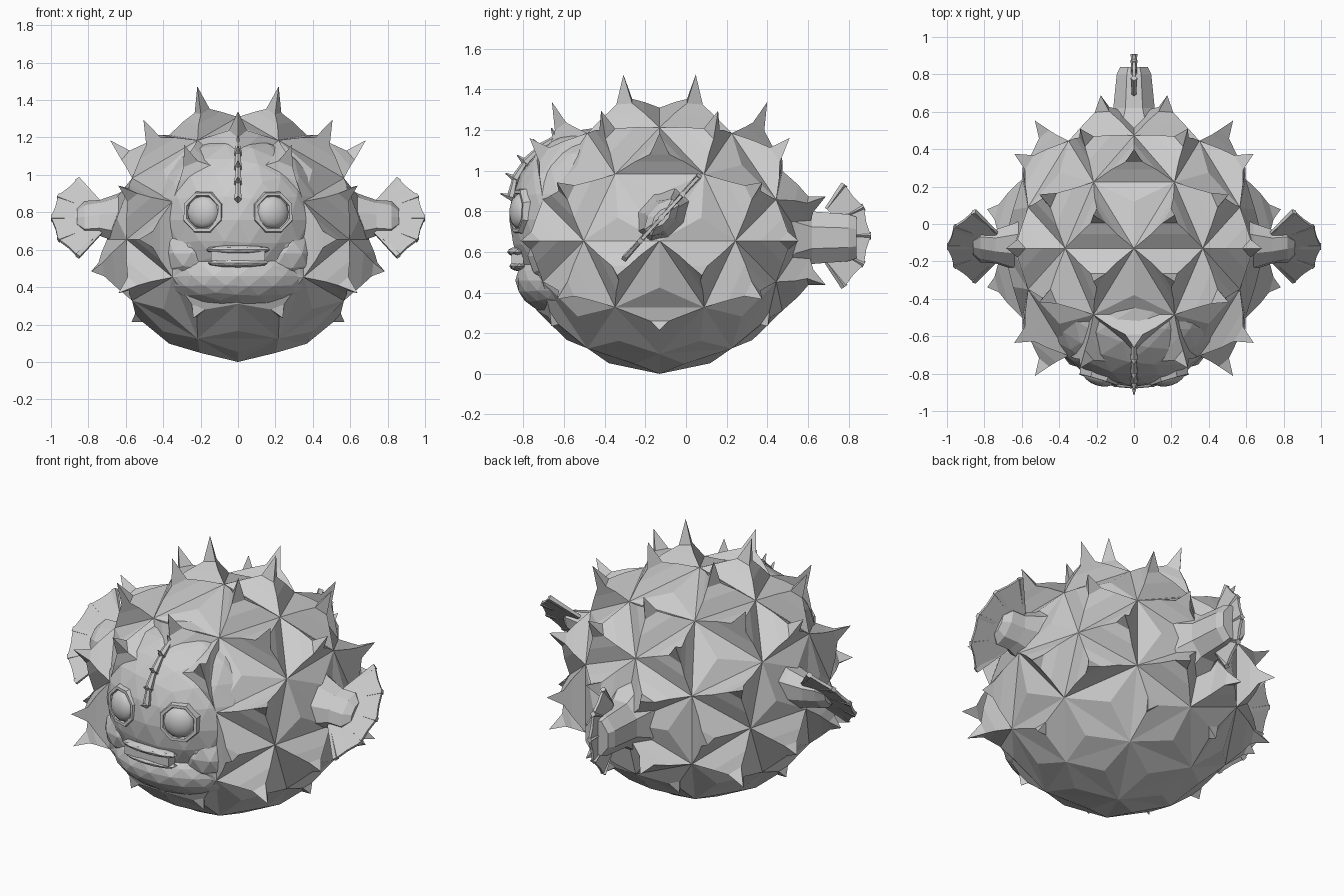
import bpy, bmesh, math
from mathutils import Vector, Matrix

old = bpy.data.objects.get("Cube")
if old:
    bpy.data.objects.remove(old)

grey = bpy.data.materials.new("plain_grey")
grey.use_nodes = True
grey.diffuse_color = (0.6, 0.6, 0.6, 1)
grey.node_tree.nodes["Principled BSDF"].inputs["Base Color"].default_value = (0.6, 0.6, 0.6, 1)

CENTRE = Vector((0, -0.13, 0.655))
RADII = Vector((0.70, 0.71, 0.655))


def finish(name, bm):
    bmesh.ops.recalc_face_normals(bm, faces=bm.faces)
    mesh = bpy.data.meshes.new(name)
    bm.to_mesh(mesh)
    bm.free()
    mesh.materials.append(grey)
    obj = bpy.data.objects.new(name, mesh)
    bpy.context.collection.objects.link(obj)
    return obj


def frame(loc, z_axis, size=(1, 1, 1)):
    """Matrix that points local z along z_axis."""
    rot = Vector(z_axis).to_track_quat('Z', 'Y').to_matrix().to_4x4()
    return Matrix.Translation(loc) @ rot @ Matrix.Diagonal((*size, 1))


def blob(name, loc, size, detail=2):
    bm = bmesh.new()
    bmesh.ops.create_icosphere(bm, subdivisions=detail, radius=1,
                               matrix=Matrix.Translation(loc) @ Matrix.Diagonal((*size, 1)))
    return finish(name, bm)


def rod(bm, a, b, r1, r2, sides=4):
    a, b = Vector(a), Vector(b)
    bmesh.ops.create_cone(bm, cap_ends=True, segments=sides, radius1=r1, radius2=r2,
                          depth=(b - a).length, matrix=frame((a + b) / 2, b - a))


def loft(name, sections, sides=8):
    """Skin elliptical rings: (centre, axis u, axis v)."""
    bm = bmesh.new()
    rings = []
    for c, u, v in sections:
        rings.append([bm.verts.new(Vector(c) + Vector(u) * math.cos(t) + Vector(v) * math.sin(t))
                      for t in (2 * math.pi * (i + 0.5) / sides for i in range(sides))])
    for r, s in zip(rings, rings[1:]):
        for i in range(sides):
            j = (i + 1) % sides
            bm.faces.new((r[i], r[j], s[j], s[i]))
    bm.faces.new(rings[0])
    bm.faces.new(rings[-1])
    return finish(name, bm)


def fan(name, origin, out, across, inner, outer, spread=0.95, rays=5):
    """Pleated fin plate with raised rays."""
    origin, out, across = Vector(origin), Vector(out), Vector(across).normalized()
    normal = out.cross(across)
    bm = bmesh.new()
    strip, ends = [], []
    count = rays * 2 - 1
    for i in range(count):
        a = spread * (2 * i / (count - 1) - 1)
        d = out * math.cos(a) + across * math.sin(a)
        reach = outer if i % 2 == 0 else outer - 0.015
        p, q = origin + d * inner, origin + d * reach
        strip.append([bm.verts.new(v + normal * s) for v, s in
                      ((p, 0.012), (q, 0.008), (q, -0.008), (p, -0.012))])
        if i % 2 == 0:
            ends.append((p, q))
    for a, b in zip(strip, strip[1:]):
        for k in range(4):
            m = (k + 1) % 4
            bm.faces.new((a[k], a[m], b[m], b[k]))
    bm.faces.new(strip[0])
    bm.faces.new(strip[-1])
    for p, q in ends:
        rod(bm, p, q, 0.012, 0.018)
    return finish(name, bm)


# Spiny body: a subdivided icosahedron with a flared spike on each corner triangle
bm = bmesh.new()
phi = (1 + 5 ** 0.5) / 2
for a in (-1, 1):
    for b in (-phi, phi):
        for co in ((a, 0, b), (0, b, a), (b, a, 0)):
            bm.verts.new(co)
bmesh.ops.convex_hull(bm, input=bm.verts)
hubs = [v.co.normalized() for v in bm.verts]
bmesh.ops.subdivide_edges(bm, edges=bm.edges, cuts=1, use_grid_fill=True)
for v in bm.verts:
    v.co.normalize()
plan = []
for f in bm.faces:
    hub = next((h for h in hubs for v in f.verts if v.co.dot(h) > 0.99), None)
    plan.append((f, f.calc_center_median().normalized(), hub))
for v in bm.verts:
    v.co = v.co * RADII
for f, d, hub in plan:
    on_face = d.y < -0.9 and abs(d.x) < 0.3
    above_fin = abs(d.x) > 0.9 and d.z > 0
    if hub is None or d.z < -0.7 or on_face or above_fin:
        # plain panel, slightly domed
        bmesh.ops.poke(bm, faces=[f])["verts"][0].co = d * RADII * 0.985
        continue
    # spikes stand away from the hub of each star
    lean = (d - hub * 0.08).normalized()
    point = (d - hub * 0.15).normalized()
    if d.z < -0.4:
        rings, tip = ((0.2, 0.99, lean),), 0.72
    else:
        rings, tip = ((0.55, 1.04, lean), (0.22, 1.10, point)), 0.865
        if abs(d.x) > 0.9:
            tip = 0.83
    corners = [v.co.copy() for v in f.verts]
    mid = f.calc_center_median()
    for shrink, lift, way in rings:
        f = bmesh.ops.extrude_discrete_faces(bm, faces=[f])["faces"][0]
        for v, c in zip(f.verts, corners):
            v.co = way * RADII * lift + (c - mid) * shrink
    bmesh.ops.poke(bm, faces=[f])["verts"][0].co = point * tip
bmesh.ops.translate(bm, verts=bm.verts, vec=CENTRE)
finish("spiny_body", bm)

# Face
blob("face", (0, -0.45, 0.76), (0.47, 0.42, 0.45), 3)
blob("jaw", (0, -0.50, 0.46), (0.42, 0.34, 0.20), 3)
blob("upper_lip", (0, -0.83, 0.60), (0.18, 0.05, 0.025))
blob("lower_lip", (0, -0.82, 0.53), (0.17, 0.05, 0.025))
bm = bmesh.new()
bmesh.ops.create_cube(bm, size=1, matrix=Matrix.Translation((0, -0.83, 0.565)) @
                      Matrix.Diagonal((0.29, 0.06, 0.05, 1)))
finish("teeth", bm)

for side, label in ((1, "left"), (-1, "right")):
    # Eyes in octagonal sockets
    gaze = Vector((side * 0.3, -1, 0.05)).normalized()
    spot = Vector((side * 0.185, -0.815, 0.80))
    bm = bmesh.new()
    bmesh.ops.create_uvsphere(bm, u_segments=12, v_segments=8, radius=1,
                              matrix=frame(spot, gaze, (0.09, 0.09, 0.05)))
    eye = finish(label + "_eye", bm)
    eye.data.shade_smooth()
    turn = frame(spot, gaze)
    loft(label + "_eye_rim", [(spot + gaze * h, turn.col[0].xyz * r, turn.col[1].xyz * r)
                              for h, r in ((-0.08, 0.14), (0.02, 0.112), (0.02, 0.095), (0.0, 0.085))])
    blob(label + "_cheek", (side * 0.25, -0.63, 0.58), (0.16, 0.15, 0.15))

    # Pectoral fin on a fleshy stalk, tilted back
    across = Vector((0, 0.67, 0.74))
    thick = Vector((0, 0.74, -0.67))
    loft(label + "_fin_stalk", [((side * x, -0.12, 0.77), across * w, thick * t)
                                for x, w, t in ((0.55, 0.2, 0.16), (0.64, 0.15, 0.11),
                                                (0.74, 0.11, 0.08), (0.82, 0.11, 0.06),
                                                (0.86, 0.06, 0.03))])
    fan(label + "_fin", (side * 0.66, -0.12, 0.77), (side, 0, 0), across, 0.13, 0.34)

# Tail
loft("tail_stalk", [((0, y, 0.67), (w, 0, 0), (0, 0, h))
                    for y, w, h in ((0.40, 0.24, 0.30), (0.54, 0.16, 0.20), (0.62, 0.12, 0.14),
                                    (0.80, 0.10, 0.125), (0.84, 0.08, 0.11))])
fan("tail_fin", (0, 0.60, 0.68), (0, 1, 0), (0, 0, 1), 0.16, 0.31)

# Forehead crest: a thin ridge carrying a row of small spines
path = [Vector((0, y, z)) for y, z in
        ((-0.86, 0.87), (-0.84, 0.96), (-0.79, 1.04), (-0.72, 1.11), (-0.64, 1.16))]
bm = bmesh.new()
for a, b in zip(path, path[1:]):
    rod(bm, a, b, 0.022, 0.015, 6)
for p in path:
    d = (p - Vector((0, -0.45, 0.74))).normalized()
    rod(bm, p - d * 0.03, p + d * 0.055, 0.025, 0.003)
finish("forehead_crest", bm)
